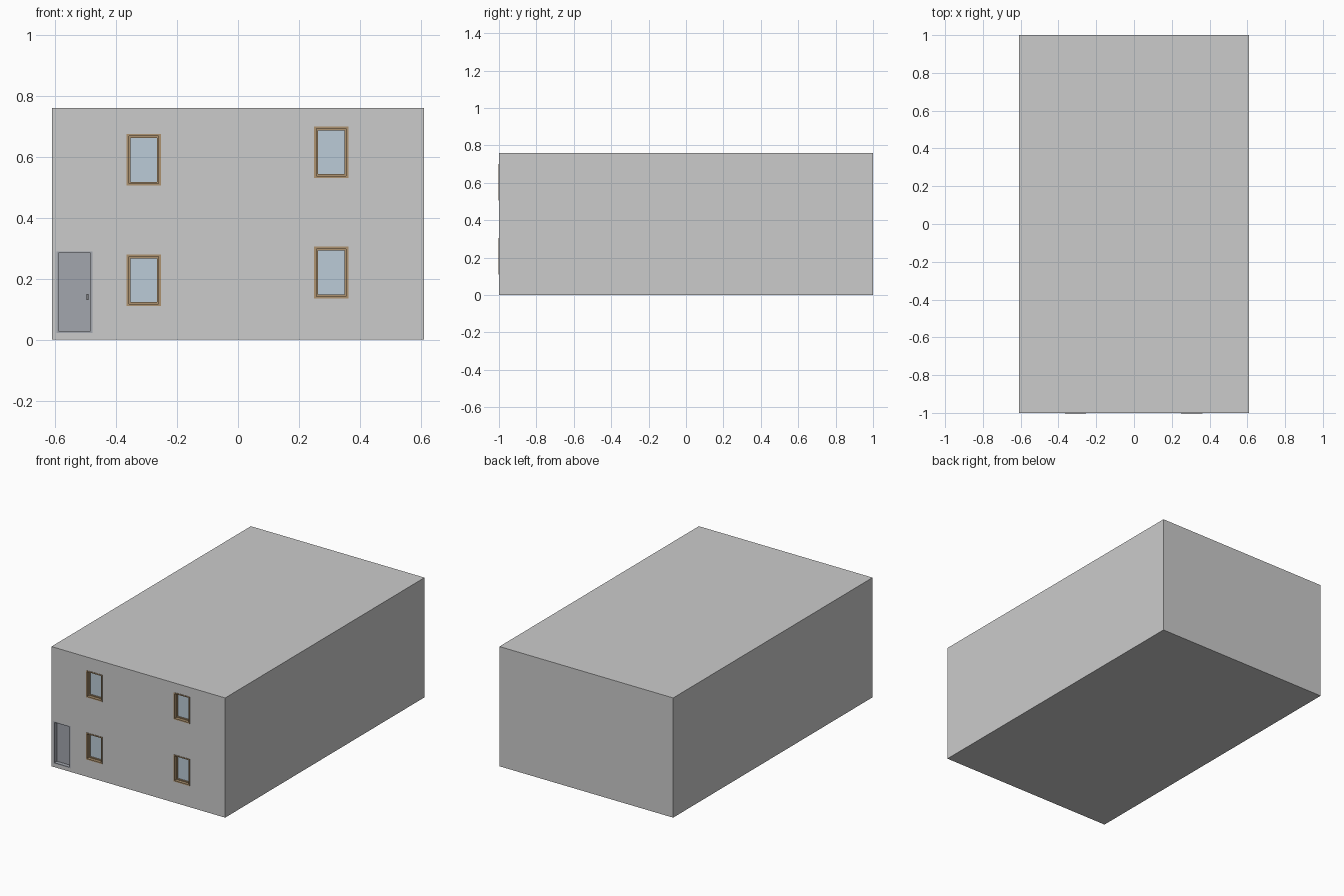
import bpy, bmesh
from mathutils import Matrix, Vector

if "Cube" in bpy.data.objects:
    bpy.data.objects.remove(bpy.data.objects["Cube"])

W, L, H = 0.61, 1.0, 0.76      # half width, half length, height
T = 0.04                       # wall thickness
SLAB = 0.022


def material(name, rgb):
    m = bpy.data.materials.new(name)
    m.diffuse_color = (*rgb, 1)
    m.use_nodes = True
    m.node_tree.nodes["Principled BSDF"].inputs["Base Color"].default_value = m.diffuse_color
    return m


wood = material("window_wood", (0.42, 0.29, 0.16))
glass = material("window_glass", (0.50, 0.60, 0.68))
door_grey = material("door_grey", (0.36, 0.38, 0.42))
dark = material("dark_metal", (0.2, 0.2, 0.21))


def boxes(name, spans, mat=None):
    """One object from boxes given as (x0, x1, y0, y1, z0, z1)."""
    bm = bmesh.new()
    for x0, x1, y0, y1, z0, z1 in spans:
        centre = Vector((x0 + x1, y0 + y1, z0 + z1)) / 2
        size = Matrix.Diagonal((x1 - x0, y1 - y0, z1 - z0, 1))
        bmesh.ops.create_cube(bm, size=1, matrix=Matrix.Translation(centre) @ size)
    me = bpy.data.meshes.new(name)
    bm.to_mesh(me)
    bm.free()
    ob = bpy.data.objects.new(name, me)
    bpy.context.collection.objects.link(ob)
    if mat:
        me.materials.append(mat)
    return ob


def ring(name, x0, x1, z0, z1, w, y0, y1, mat):
    """Rectangular frame of bar width w."""
    return boxes(name, [
        (x0, x0 + w, y0, y1, z0, z1), (x1 - w, x1, y0, y1, z0, z1),
        (x0 + w, x1 - w, y0, y1, z0, z0 + w), (x0 + w, x1 - w, y0, y1, z1 - w, z1)], mat)


# Floor, middle and roof slabs
mid0, mid1 = 0.397, 0.419
for name, z0, z1 in [("floor_slab", 0, SLAB), ("middle_slab", mid0, mid1),
                     ("roof_slab", H - SLAB, H)]:
    boxes(name, [(-W, W, -L, L, z0, z1)])

# Window and door openings: (x0, x1, z0, z1)
windows = [(-0.365, -0.253, 0.11, 0.28), (0.25, 0.362, 0.135, 0.305),
           (-0.365, -0.253, 0.505, 0.675), (0.25, 0.362, 0.53, 0.70)]
door = (-0.595, -0.477, 0.022, 0.29)

# Walls of both storeys, with the openings cut from the front wall
for storey, z0, z1 in [("lower", SLAB, mid0), ("upper", mid1, H - SLAB)]:
    boxes(storey + "_back_wall", [(-W, W, L - T, L, z0, z1)])
    for side, s in [("left", -1), ("right", 1)]:
        xa, xb = sorted((s * W, s * (W - T)))
        boxes(f"{storey}_{side}_wall", [(xa, xb, -L + T, L - T, z0, z1)])
    front = boxes(storey + "_front_wall", [(-W, W, -L, -L + T, z0, z1)])
    for i, (a, b, c, d) in enumerate(windows + [door]):
        if not z0 <= c < z1:
            continue
        bottom = c - 0.01 if c == SLAB else c
        cutter = boxes(f"{storey}_opening_cutter_{i}",
                       [(a, b, -L - 0.1, -L + 0.1, bottom, d)])
        cutter.hide_render = True
        cutter.hide_set(True)
        mod = front.modifiers.new("opening", 'BOOLEAN')
        mod.operation = 'DIFFERENCE'
        mod.solver = 'EXACT'
        mod.object = cutter

# Windows: outer casing, recessed sash and pane
for i, (a, b, c, d) in enumerate(windows):
    w = 0.007
    ring(f"window_casing_{i}", a, b, c, d, w, -L - 0.003, -L + T, wood)
    ring(f"window_sash_{i}", a + w, b - w, c + w, d - w, 0.006, -0.984, -0.964, wood)
    boxes(f"window_pane_{i}", [(a + w, b - w, -0.976, -0.972, c + w, d - w)], glass)

# Door: frame, leaf and handle
a, b, c, d = door
ring("door_frame", a, b, c, d, 0.006, -L, -L + T, door_grey)
boxes("door_leaf", [(a + 0.006, b - 0.006, -0.975, -0.962, c + 0.006, d - 0.006)], door_grey)
boxes("door_handle", [(b - 0.02, b - 0.014, -0.982, -0.975, 0.13, 0.15)], dark)
